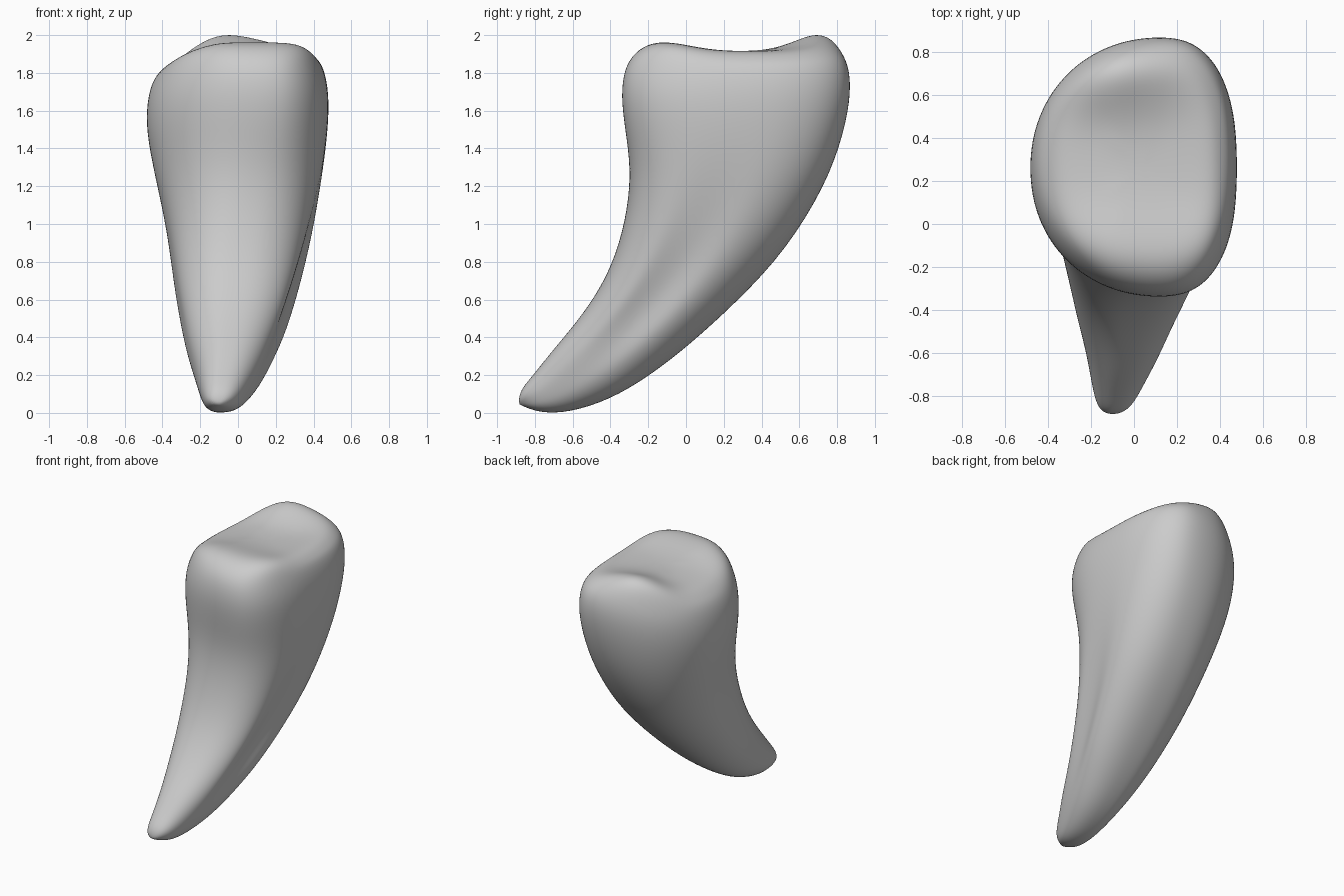
import bpy, bmesh
from math import cos, sin, pi, exp
from mathutils import Vector

if "Cube" in bpy.data.objects:
    bpy.data.objects.remove(bpy.data.objects["Cube"])

N = 32
# tilted sections: front y,z, back y,z, left x, right x, ridge x, groove depth
SECTIONS = [
    (-0.885, 0.08, -0.85, 0.03, -0.15, -0.05, -0.10, 0),
    (-0.87, 0.13, -0.77, 0.00, -0.18, 0.00, -0.10, 0),
    (-0.81, 0.20, -0.62, 0.00, -0.20, 0.05, -0.10, 0),
    (-0.70, 0.34, -0.40, 0.07, -0.23, 0.13, -0.08, .03),
    (-0.58, 0.48, -0.20, 0.19, -0.275, 0.20, -0.07, .09),
    (-0.46, 0.65, 0.01, 0.35, -0.315, 0.28, -0.06, .17),
    (-0.37, 0.84, 0.285, 0.60, -0.355, 0.35, -0.04, .15),
    (-0.31, 1.08, 0.53, 0.86, -0.385, 0.41, 0.00, .09),
    (-0.295, 1.30, 0.74, 1.20, -0.445, 0.455, 0.05, .03),
    (-0.325, 1.50, 0.84, 1.48, -0.49, 0.478, 0.10, 0),
    (-0.348, 1.68, 0.878, 1.70, -0.485, 0.485, 0.12, 0),
    (-0.33, 1.82, 0.865, 1.84, -0.455, 0.455, 0.12, 0),
]


def power(c, e):
    return abs(c) ** e * (1 if c > 0 else -1)


def section(yf, zf, yb, zb, xl, xr, xc, groove):
    pts = []
    for i in range(N):
        a = 2 * pi * i / N
        c, s = cos(a), sin(a)
        n = 2.5 if s > 0 else 2.1          # right side is squarer
        u, v = power(c, 2 / n), power(s, 2 / n)
        dent = groove if s > 0 else groove * 0.35
        v *= 1 - dent * exp(-((u + 0.1) / 0.28) ** 2)
        t = 0.5 + 0.5 * u
        x = xc + v * ((xr - xc) if v > 0 else (xc - xl))
        pts.append(Vector((x, yf + (yb - yf) * t, zf + (zb - zf) * t)))
    return pts


def left_drop(x):
    return 0.2 * min(0, x + 0.1)


def biting_height(x, y):
    return (1.915 + 0.05 * exp(-((y + 0.13) / 0.2) ** 2)
            + 0.105 * exp(-((y - 0.73) / 0.19) ** 2) * exp(-((x + 0.1) / 0.33) ** 2)
            + left_drop(x))


rings = [section(*s) for s in SECTIONS]
for ring, w in ((rings[-2], 0.5), (rings[-1], 1)):
    for p in ring:
        p.z += w * left_drop(p.x)

# dished biting surface
mid = Vector((0.04, 0.27, 0))
outline = rings[-1]
for scale, drop in ((0.92, 0.045), (0.81, 0.01), (0.68, 0), (0.52, 0), (0.34, 0), (0.16, 0)):
    ring = []
    for p in outline:
        q = mid + (p - mid) * scale
        q.z = biting_height(q.x, q.y) - drop
        ring.append(q)
    rings.append(ring)

# skin the rings into one closed tooth
bm = bmesh.new()
loops = [[bm.verts.new(p) for p in r] for r in rings]
for a, b in zip(loops, loops[1:]):
    for i in range(N):
        j = (i + 1) % N
        bm.faces.new((a[i], a[j], b[j], b[i]))
tip = bm.verts.new((-0.10, -0.883, 0.045))
centre = bm.verts.new((mid.x, mid.y, biting_height(mid.x, mid.y)))
for i in range(N):
    j = (i + 1) % N
    bm.faces.new((tip, loops[0][j], loops[0][i]))
    bm.faces.new((centre, loops[-1][i], loops[-1][j]))
bmesh.ops.recalc_face_normals(bm, faces=bm.faces)
for f in bm.faces:
    f.smooth = True
mesh = bpy.data.meshes.new("tooth")
bm.to_mesh(mesh)
bm.free()
tooth = bpy.data.objects.new("tooth", mesh)
bpy.context.collection.objects.link(tooth)
sub = tooth.modifiers.new("smooth", 'SUBSURF')
sub.levels = sub.render_levels = 2
